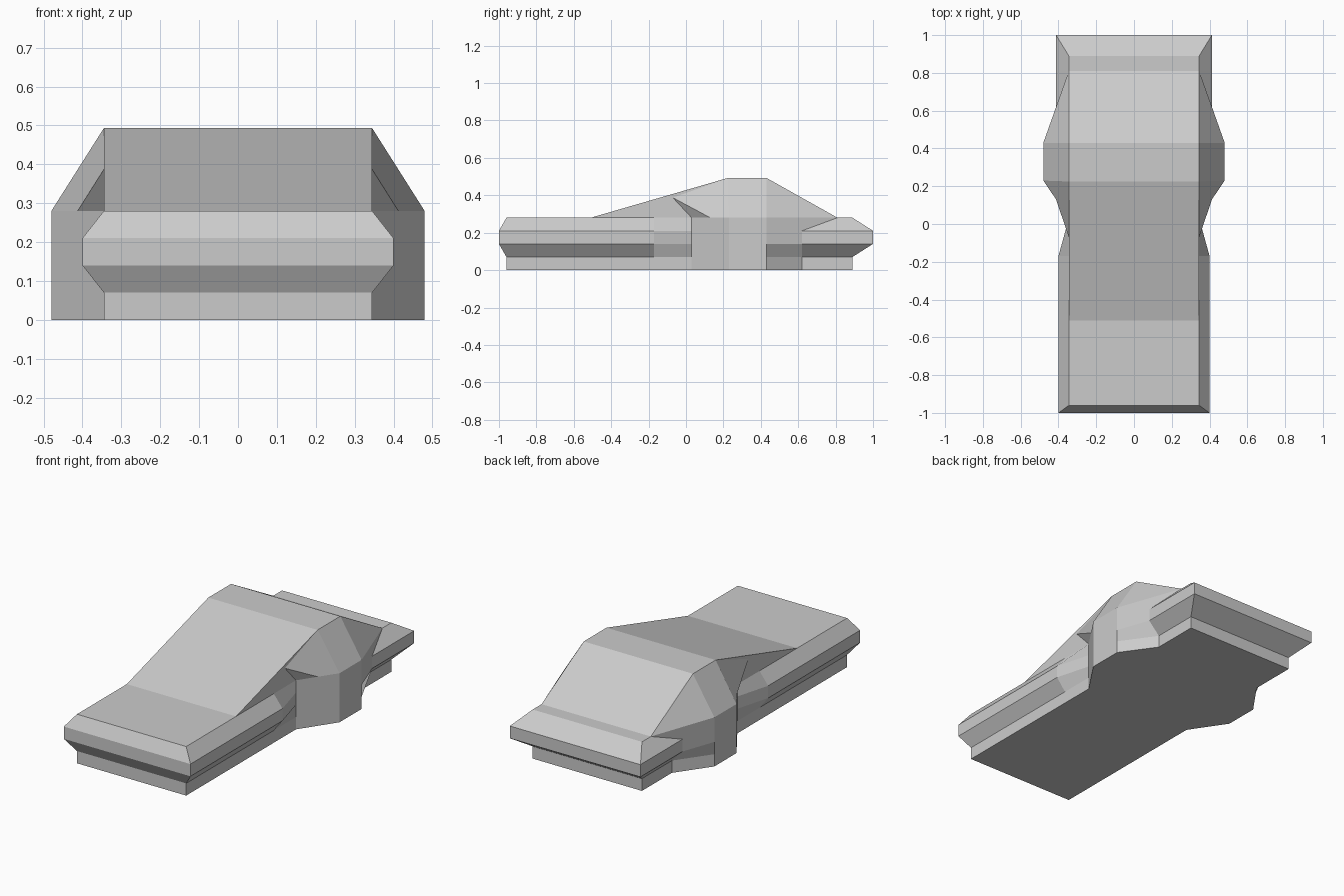
import bpy, bmesh

if "Cube" in bpy.data.objects:
    bpy.data.objects.remove(bpy.data.objects["Cube"])


def make_half(name, build):
    """Build the +x half with bmesh, then mirror it across x = 0."""
    bm = bmesh.new()
    build(bm)
    bmesh.ops.remove_doubles(bm, verts=bm.verts, dist=0.0005)
    bmesh.ops.recalc_face_normals(bm, faces=bm.faces)
    mesh = bpy.data.meshes.new(name)
    bm.to_mesh(mesh)
    bm.free()
    obj = bpy.data.objects.new(name, mesh)
    bpy.context.collection.objects.link(obj)
    mod = obj.modifiers.new("Mirror", 'MIRROR')
    mod.merge_threshold = 0.0005
    return obj


def face(bm, points):
    return bm.faces.new([bm.verts.new(p) for p in points])


# Half outlines, front centre to back centre
W = 0.345
bulge = [(W, 0.03), (0.4125, 0.13), (0.48, 0.23), (0.48, 0.43)]
foot = [(0, -0.96), (W, -0.96), (W, -0.17)] + bulge + [(W, 0.62), (W, 0.89), (0, 0.89)]
belt = [(0, -1), (0.40, -1), (0.40, -0.17)] + bulge + [(0.4125, 0.62), (0.4125, 1), (0, 1)]
deck = [(0, -0.96), (W, -0.96), (W, -0.17)] + bulge + [(W, 0.81), (W, 0.89), (0, 0.89)]
layers = [(foot, 0), (foot, 0.07), (belt, 0.14), (belt, 0.21), (deck, 0.28)]
Z, TOP = 0.28, 0.493          # deck height, crest height
CREST_F, CREST_B = 0.225, 0.43
RAMP_F, RAMP_B = -0.51, 0.81


def body(bm):
    # Lofted belt walls
    rings = [[bm.verts.new((x, y, z)) for x, y in outline] for outline, z in layers]
    for lo, hi in zip(rings, rings[1:]):
        for i in range(len(lo) - 1):
            bm.faces.new((lo[i], lo[i + 1], hi[i + 1], hi[i]))
    bm.faces.new(rings[0])
    # Ramp, crest and flat decks
    ridge = [(-0.96, Z), (RAMP_F, Z), (CREST_F, TOP), (CREST_B, TOP), (RAMP_B, Z), (0.89, Z)]
    for (y0, z0), (y1, z1) in zip(ridge, ridge[1:]):
        face(bm, [(0, y0, z0), (W, y0, z0), (W, y1, z1), (0, y1, z1)])
    # Shoulders beside the crest
    d1, d2 = (0.48, 0.23, Z), (0.48, 0.43, Z)
    c1, c2 = (W, CREST_F, TOP), (W, CREST_B, TOP)
    a, b, f = (W, -0.07, 0.387), (0.4125, 0.13, Z), (W, 0.03, Z)
    s = (W, RAMP_F, Z)
    face(bm, [d1, d2, c2, c1])
    face(bm, [d2, (W, RAMP_B, Z), c2])
    face(bm, [c1, a, b, d1])
    face(bm, [a, f, b])
    face(bm, [c1, s, a])
    face(bm, [s, f, a])


make_half("wedge_body", body)
